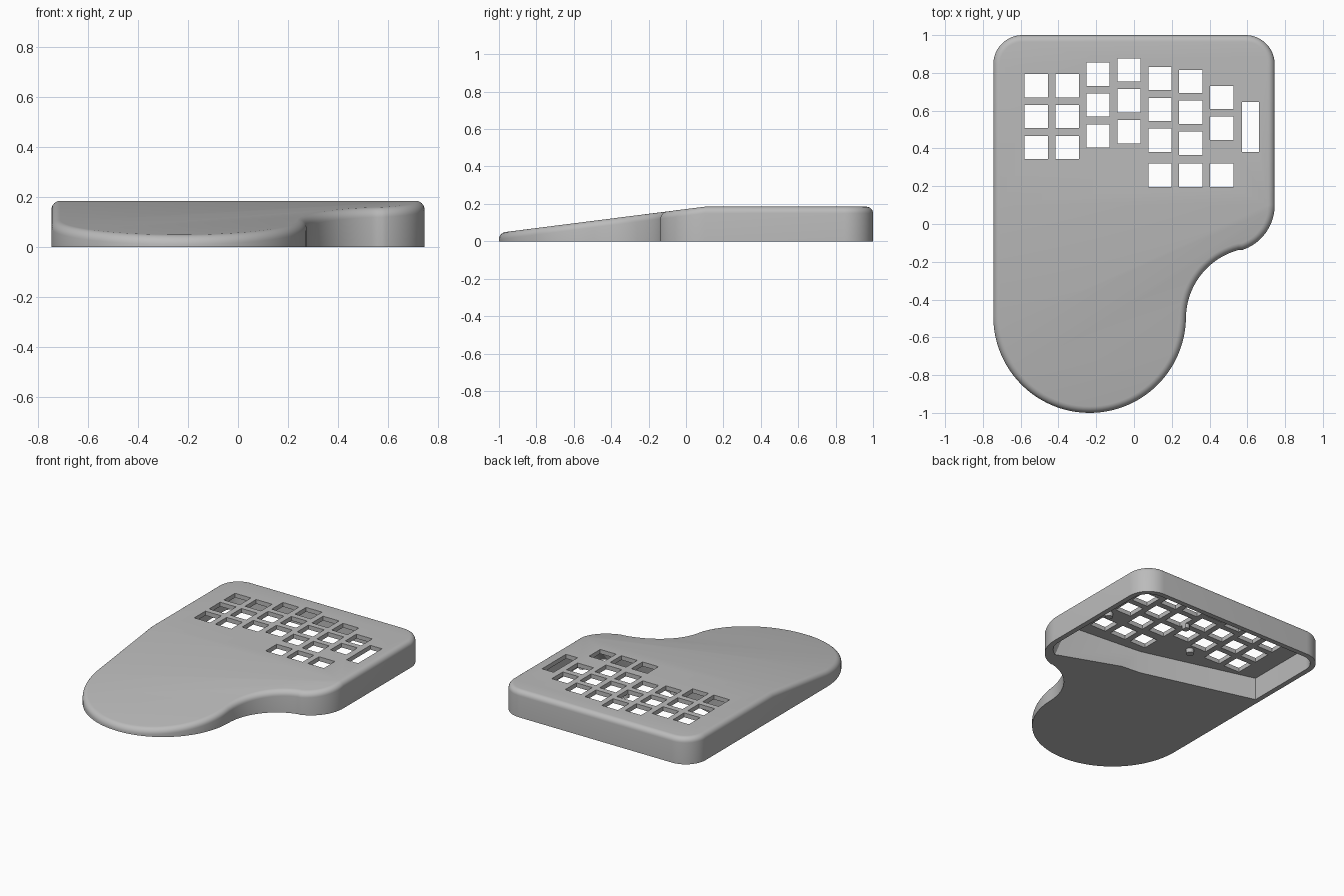
import bpy, bmesh
from math import cos, sin, radians, atan2, degrees

if "Cube" in bpy.data.objects:
    bpy.data.objects.remove(bpy.data.objects["Cube"])

TOP, CREASE, SLOPE = 0.185, 0.10, 0.127   # deck height, start and pitch of the palm slope
HALF, WALL, CEILING = 0.745, 0.035, 0.155

grey = bpy.data.materials.new("case grey")
grey.use_nodes = True
grey.diffuse_color = (0.5, 0.5, 0.5, 1)
grey.node_tree.nodes["Principled BSDF"].inputs["Base Color"].default_value = grey.diffuse_color


def arc(cx, cy, r, a0, a1, n):
    angles = [radians(a0 + (a1 - a0) * i / n) for i in range(n + 1)]
    return [(cx + r * cos(a), cy + r * sin(a)) for a in angles]


def loft(name, bottom, top):
    """Closed solid between two rings that have the same number of points."""
    bm = bmesh.new()
    low = [bm.verts.new(p) for p in bottom]
    high = [bm.verts.new(p) for p in top]
    bm.faces.new(low[::-1])
    bm.faces.new(high)
    for i in range(len(low)):
        j = (i + 1) % len(low)
        bm.faces.new((low[i], low[j], high[j], high[i]))
    return bm, low, high


def finish(name, bm):
    bmesh.ops.recalc_face_normals(bm, faces=bm.faces)
    mesh = bpy.data.meshes.new(name)
    bm.to_mesh(mesh)
    bm.free()
    mesh.materials.append(grey)
    ob = bpy.data.objects.new(name, mesh)
    bpy.context.collection.objects.link(ob)
    return ob


def combine(target, tool, operation):
    mod = target.modifiers.new("combine", "BOOLEAN")
    mod.object, mod.operation, mod.solver = tool, operation, "EXACT"
    bpy.context.view_layer.objects.active = target
    bpy.ops.object.modifier_apply(modifier=mod.name)
    bpy.data.objects.remove(tool)


def back_corners(inset):
    r = 0.155 - inset
    return arc(0.59, 0.845, r, 0, 90, 14) + arc(-0.59, 0.845, r, 90, 180, 14)


# Case outline: palm lobe, thumb notch, side bulge, rounded back corners
notch, bulge = (0.65, -0.5), (0.495, CREASE)
meet = degrees(atan2(bulge[1] - notch[1], bulge[0] - notch[0]))
outline = (arc(-0.235, -0.49, 0.51, 180, 360, 48)
           + arc(*notch, 0.375, 180, meet, 20)[1:]
           + arc(*bulge, 0.25, meet - 180, 0, 18)[1:]
           + back_corners(0) + [(-HALF, CREASE)])


def deck(y):
    return TOP - SLOPE * max(0, CREASE - y)


bm, low, high = loft("case", [(x, y, 0) for x, y in outline],
                     [(x, y, deck(y)) for x, y in outline])
rim = [bm.edges.get((high[i], high[i - 1])) for i in range(len(high))]
# Fold line between the flat deck and the palm slope
fold = [v for v in high if abs(v.co.y - CREASE) < 1e-5]
bmesh.ops.connect_verts(bm, verts=[min(fold, key=lambda v: v.co.x),
                                   max(fold, key=lambda v: v.co.x)])
bmesh.ops.bevel(bm, geom=rim, offset=0.035, segments=6, profile=0.5,
                affect="EDGES", clamp_overlap=False)
case = finish("keyboard_case", bm)

# Hollow underside with an angled front wall
floor = ([(-HALF + WALL, 0.35), (0.07, 0.14)]
         + arc(*bulge, 0.25 - WALL, -52, 0, 10) + back_corners(WALL))


def front_limit(x, y):
    return max(y, 0.14 - 0.08 * (x - 0.07)) if x >= 0.07 else y


bm, low, high = loft("hollow", [(x, y, -0.05) for x, y in floor],
                     [(x, front_limit(x, y), CEILING) for x, y in floor])
combine(case, finish("hollow", bm), "DIFFERENCE")

# Pegs hanging under the deck
for x, y in [(0.53, 0.385), (0.06, 0.58), (-0.16, 0.36)]:
    bm, low, high = loft("peg", [(*p, 0.125) for p in arc(x, y, 0.025, 0, 345, 23)],
                         [(*p, 0.17) for p in arc(x, y, 0.025, 0, 345, 23)])
    combine(case, finish("peg", bm), "UNION")

# Key openings: column centre of the top key, and number of keys
PITCH, KEY = 0.1635, 0.123
columns = [(0.732, 3), (0.732, 3), (0.793, 3), (0.816, 3), (0.77, 3), (0.755, 3), (0.67, 2)]
holes = []
for i, (y, count) in enumerate(columns):
    x = -0.517 + i * PITCH
    holes += [(x, y - k * PITCH, KEY, KEY) for k in range(count)]
    if i > 3:
        holes.append((x, 0.258, KEY, KEY))
holes.append((0.616, 0.513, 0.09, 0.265))

bm = bmesh.new()
for x, y, w, d in holes:
    verts = bmesh.ops.create_cube(bm, size=1)["verts"]
    bmesh.ops.scale(bm, vec=(w, d, 0.2), verts=verts)
    bmesh.ops.translate(bm, vec=(x, y, 0.2), verts=verts)
combine(case, finish("key_openings", bm), "DIFFERENCE")

bpy.ops.object.select_all(action="DESELECT")
case.select_set(True)
bpy.context.view_layer.objects.active = case
bpy.ops.object.shade_smooth_by_angle(angle=radians(30))
